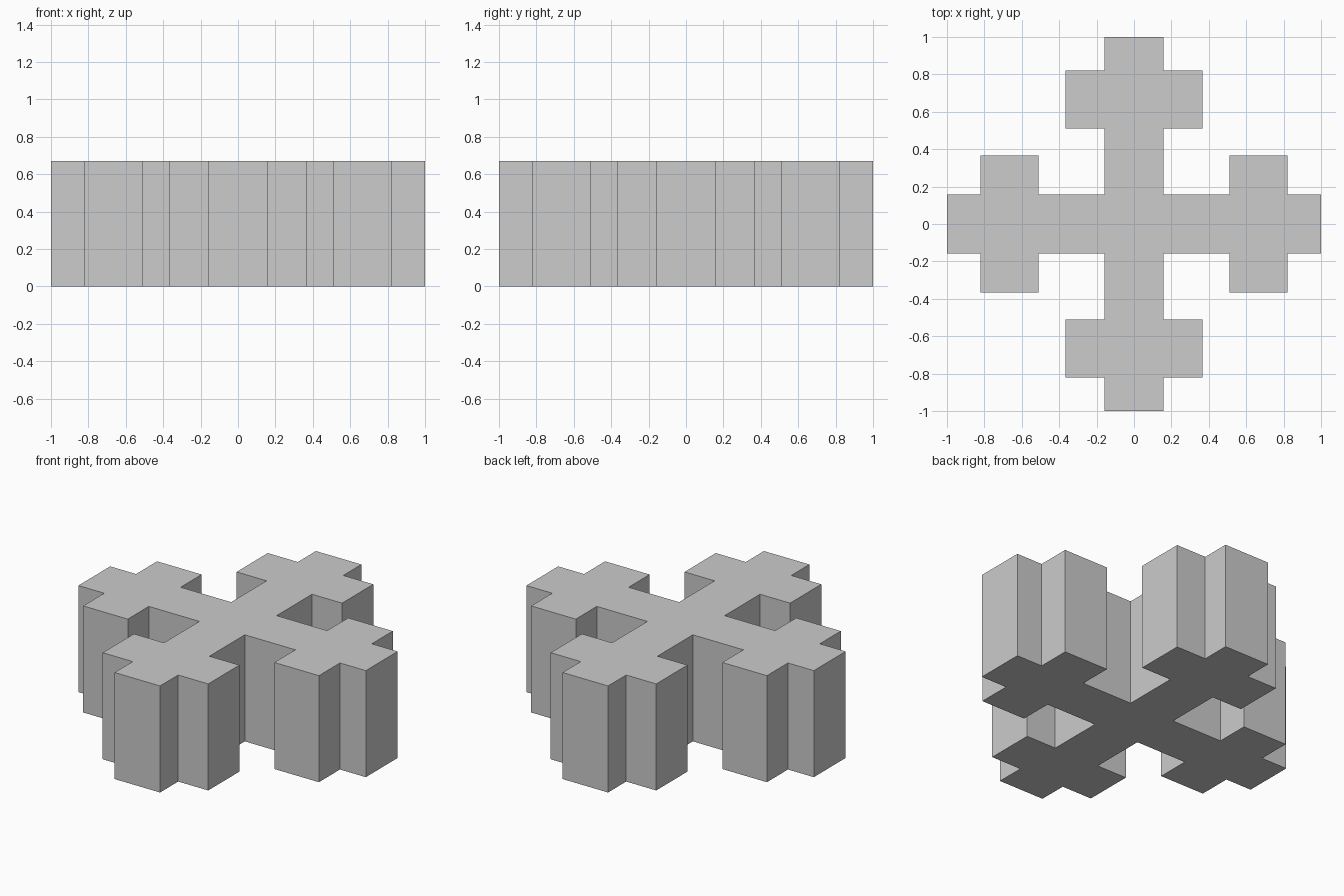
import bpy
import bmesh
from mathutils import Matrix, Vector

cube = bpy.data.objects.get("Cube")
if cube:
    bpy.data.objects.remove(cube, do_unlink=True)

HEIGHT = 0.67
ARM = 0.158              # half width of each arm
BAR = 0.367              # half length of each crossbar
INNER, OUTER = 0.51, 0.82  # crossbar extent along the arm
TIP = 1.0

# Plain grey material
grey = bpy.data.materials.new("light_grey")
grey.use_nodes = True
colour = (0.604, 0.604, 0.604, 1)
grey.diffuse_color = colour
grey.node_tree.nodes["Principled BSDF"].inputs["Base Color"].default_value = colour

# Outline of one arm pointing along +x, ending at the inner corner
side = [(INNER, ARM), (INNER, BAR), (OUTER, BAR), (OUTER, ARM), (TIP, ARM)]
arm = [(x, -y) for x, y in side] + side[::-1] + [(ARM, ARM)]

# Four turned arms make the whole cross outline, extruded upward
bm = bmesh.new()
verts = []
for quarter in range(4):
    turn = Matrix.Rotation(quarter * 1.5707963, 3, 'Z')
    verts += [bm.verts.new(turn @ Vector((x, y, 0))) for x, y in arm]
base = bm.faces.new(verts)
top = bmesh.ops.extrude_face_region(bm, geom=[base], use_keep_orig=True)
bmesh.ops.translate(bm, vec=(0, 0, HEIGHT),
                    verts=[g for g in top["geom"] if isinstance(g, bmesh.types.BMVert)])
bmesh.ops.recalc_face_normals(bm, faces=bm.faces)

mesh = bpy.data.meshes.new("cross_block")
bm.to_mesh(mesh)
bm.free()
mesh.materials.append(grey)
block = bpy.data.objects.new("cross_block", mesh)
bpy.context.collection.objects.link(block)
